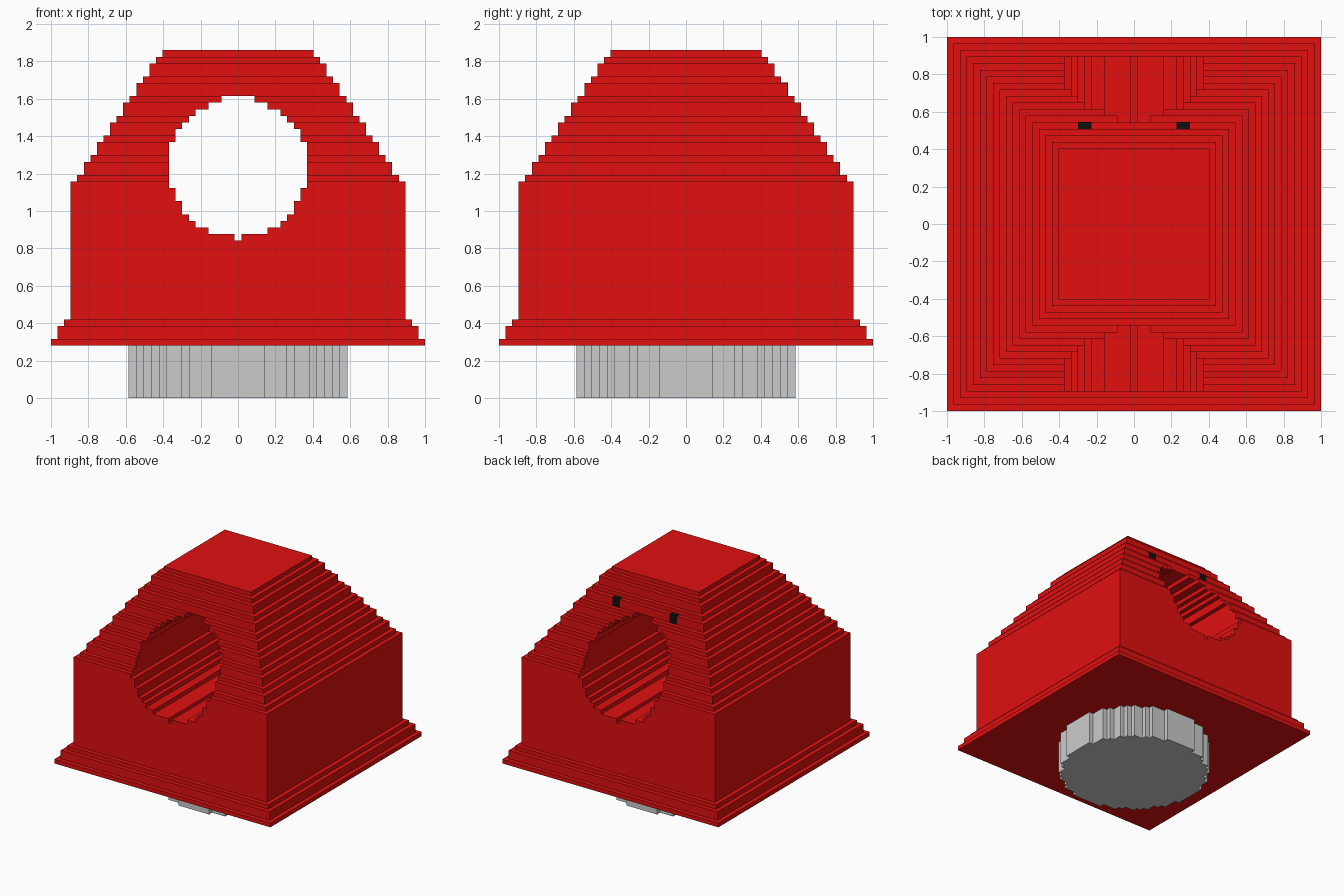
import bpy, bmesh

if "Cube" in bpy.data.objects:
    bpy.data.objects.remove(bpy.data.objects["Cube"])

U = 2 / 57          # step size of the body
V = 0.585 / 14.5    # step size of the round peg


def material(name, color):
    m = bpy.data.materials.new(name)
    m.diffuse_color = color
    m.use_nodes = True
    m.node_tree.nodes["Principled BSDF"].inputs["Base Color"].default_value = m.diffuse_color
    return m


def finish(bm, name, mat=None):
    bmesh.ops.recalc_face_normals(bm, faces=bm.faces)
    me = bpy.data.meshes.new(name)
    bm.to_mesh(me)
    bm.free()
    ob = bpy.data.objects.new(name, me)
    bpy.context.collection.objects.link(ob)
    if mat:
        me.materials.append(mat)
    return ob


def prism(name, pts, offset, mat=None):
    """Extrude a closed 3D outline along an offset vector."""
    bm = bmesh.new()
    face = bm.faces.new([bm.verts.new(p) for p in pts])
    ext = bmesh.ops.extrude_face_region(bm, geom=[face], use_keep_orig=True)
    verts = [g for g in ext["geom"] if isinstance(g, bmesh.types.BMVert)]
    bmesh.ops.translate(bm, verts=verts, vec=offset)
    return finish(bm, name, mat)


red = material("red", (0.75, 0.005, 0.005, 1))
black = material("black", (0.005, 0.005, 0.005, 1))

# Body: stepped square tiers, each one step narrower than the last
heights = [1, 2, 1, 21, 1, 2, 1, 2, 1, 2, 1, 2, 1, 2, 1, 2, 1, 1]
bm = bmesh.new()
rings, z = [], 8
for i, h in enumerate(heights):
    w = (28.5 - i) * U
    for level in (z, z + h):
        rings.append([bm.verts.new((sx * w, sy * w, level * U))
                      for sx, sy in ((-1, -1), (1, -1), (1, 1), (-1, 1))])
    z += h
for a, b in zip(rings, rings[1:]):
    for k in range(4):
        n = (k + 1) % 4
        bm.faces.new((a[k], a[n], b[n], b[k]))
bm.faces.new(rings[0])
bm.faces.new(rings[-1])
body = finish(bm, "stepped_body", red)

# Tunnel: stepped round bore running front to back (half width, bottom, top)
rows = [(0.5, 24, 25), (4.5, 25, 26), (6.5, 26, 27), (7.5, 27, 28),
        (8.5, 28, 30), (9.5, 30, 32), (10.5, 32, 39), (9.5, 39, 41),
        (8.5, 41, 42), (7.5, 42, 43), (6.5, 43, 44), (4.5, 44, 45),
        (2.5, 45, 46)]
side = [(w, z) for w, lo, hi in rows for z in (lo, hi)]
outline = side + [(-w, z) for w, z in reversed(side)]
cutter = prism("tunnel_cutter", [(x * U, -1.2, z * U) for x, z in outline], (0, 2.4, 0))
cutter.hide_render = True
cutter.hide_viewport = True
cut = body.modifiers.new("tunnel", "BOOLEAN")
cut.operation = "DIFFERENCE"
cut.solver = "EXACT"
cut.object = cutter

# Peg under the body: stepped circle
quad = []
steps = [(14.5, 3.5), (13.5, 6.5), (12.5, 7.5), (11.5, 9.5), (10.5, 10.5),
         (9.5, 11.5), (7.5, 12.5), (6.5, 13.5), (3.5, 14.5)]
prev = None
for x, y in steps:
    if prev is not None:
        quad.append((x, prev))
    quad.append((x, y))
    prev = y
circle = (quad + [(-x, y) for x, y in reversed(quad)]
          + [(-x, -y) for x, y in quad] + [(x, -y) for x, y in reversed(quad)])
prism("round_peg", [(x * V, y * V, 0) for x, y in circle], (0, 0, 8 * U))

# Two small black blocks set into the upper back
for s, label in ((-1, "left"), (1, "right")):
    e = 0.002
    x0, x1 = 6.5 * U, 8.5 * U
    y0, y1 = 14.5 * U, 15.5 * U + e
    pts = [(s * x0, y0, 46 * U), (s * x1, y0, 46 * U),
           (s * x1, y1, 46 * U), (s * x0, y1, 46 * U)]
    prism("back_block_" + label, pts, (0, 0, 2 * U + e), black)
